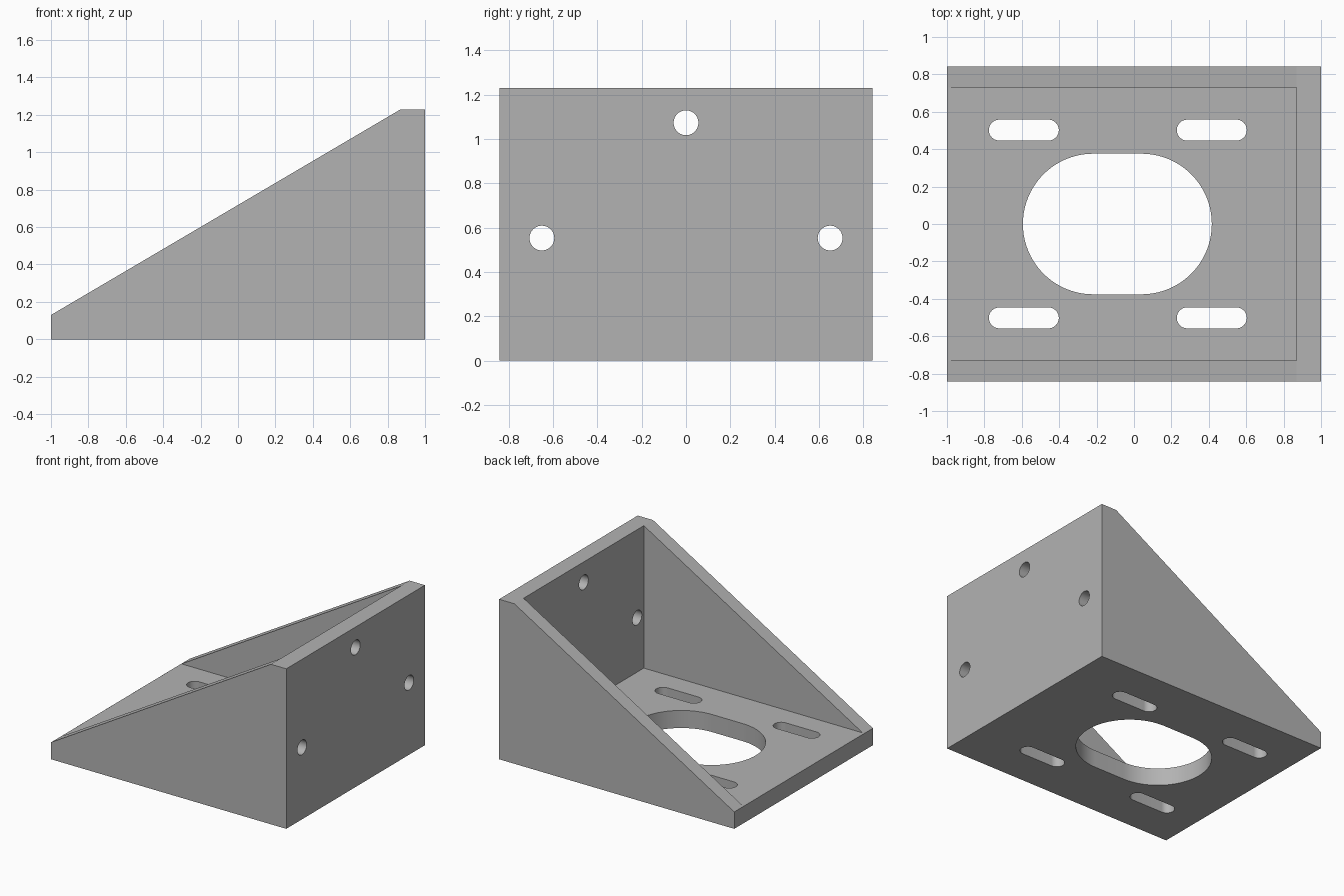
import bpy, bmesh, math
from mathutils import Matrix, Vector

if "Cube" in bpy.data.objects:
    bpy.data.objects.remove(bpy.data.objects["Cube"])

grey = bpy.data.materials.new("plain grey")
grey.diffuse_color = (0.45, 0.45, 0.45, 1)
grey.use_nodes = True
grey.node_tree.nodes["Principled BSDF"].inputs["Base Color"].default_value = grey.diffuse_color


def prism(name, points, depth, to_world):
    """Extrude a flat outline by depth, centred on its plane, then place it."""
    bm = bmesh.new()
    face = bm.faces.new([bm.verts.new((u, v, -depth / 2)) for u, v in points])
    ext = bmesh.ops.extrude_face_region(bm, geom=[face])
    verts = [g for g in ext["geom"] if isinstance(g, bmesh.types.BMVert)]
    bmesh.ops.translate(bm, verts=verts, vec=(0, 0, depth))
    bmesh.ops.transform(bm, matrix=to_world, verts=bm.verts)
    bmesh.ops.recalc_face_normals(bm, faces=bm.faces)
    mesh = bpy.data.meshes.new(name)
    bm.to_mesh(mesh)
    bm.free()
    mesh.materials.append(grey)
    obj = bpy.data.objects.new(name, mesh)
    bpy.context.collection.objects.link(obj)
    return obj


def stadium(cx, cy, half_straight, r, n=24):
    """Rounded slot outline; a circle when half_straight is 0."""
    pts = []
    for side in (1, -1):
        for i in range(n + (1 if half_straight else 0)):
            a = -math.pi / 2 + math.pi * i / n + (0 if side == 1 else math.pi)
            pts.append((cx + side * half_straight + r * math.cos(a), cy + r * math.sin(a)))
    return pts


XZ = Matrix.Rotation(math.pi / 2, 4, 'X')                      # outline in x, z
YZ = Matrix(((0, 0, 1, 0), (1, 0, 0, 0), (0, 1, 0, 0), (0, 0, 0, 1)))  # outline in y, z
XY = Matrix.Identity(4)

# Wedge-shaped body
bracket = prism("angle_bracket",
                [(-1, 0), (1, 0), (1, 1.23), (0.87, 1.23), (-1, 0.13)], 1.684, XZ)

# Open interior, leaving base, back plate and two side gussets
cutters = [prism("interior_cutter",
                 [(-1.2, 0.135), (0.87, 0.135), (0.87, 1.5), (-1.2, 1.5)], 1.46, XZ)]

# Large opening and four adjustment slots in the base
cutters.append(prism("opening_cutter", stadium(-0.089, 0, 0.129, 0.376, 40), 0.5, XY))
for x in (-0.589, 0.416):
    for y in (-0.502, 0.502):
        cutters.append(prism("slot_cutter", stadium(x, y, 0.131, 0.056), 0.5, XY))

# Three bolt holes in the back plate
for y, z in ((0, 1.073), (-0.65, 0.553), (0.65, 0.553)):
    cutters.append(prism("bolt_cutter", stadium(y, z, 0, 0.056), 0.6,
                         Matrix.Translation((0.95, 0, 0)) @ YZ))

for c in cutters:
    mod = bracket.modifiers.new(c.name, 'BOOLEAN')
    mod.operation = 'DIFFERENCE'
    mod.solver = 'EXACT'
    mod.object = c

# Bake the cuts and drop the cutters
deps = bpy.context.evaluated_depsgraph_get()
baked = bpy.data.meshes.new_from_object(bracket.evaluated_get(deps))
bracket.modifiers.clear()
bracket.data = baked
for c in cutters:
    bpy.data.objects.remove(c)

# Smooth hole walls, sharp edges elsewhere
bpy.context.view_layer.objects.active = bracket
bracket.select_set(True)
bpy.ops.object.shade_smooth_by_angle(angle=math.radians(30))
